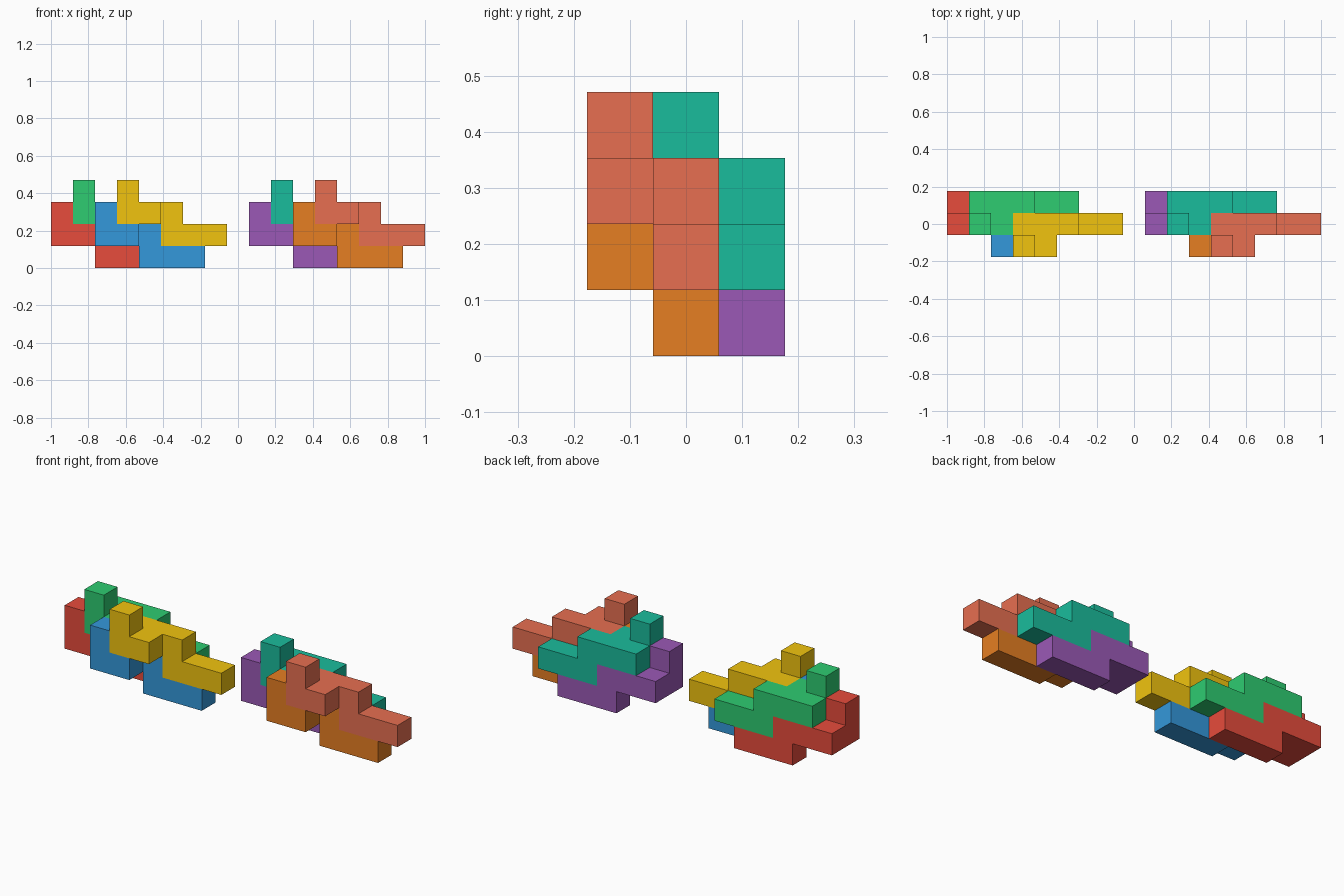
import bpy, bmesh
from mathutils import Color, Vector

if "Cube" in bpy.data.objects:
    bpy.data.objects.remove(bpy.data.objects["Cube"])

U = 2 / 17  # size of one cube cell
ORIGIN = Vector((-1, -1.5 * U, 0))

# Tile shape as (x, y, z) cells: a front L joined to a rear two-step bar
TILE = [(0, 0, 2), (0, 0, 1), (1, 0, 1)]
TILE += [(x, 1, 1) for x in range(3)] + [(x, 1, 0) for x in range(2, 5)]

SIDES = [(1, 0, 0), (-1, 0, 0), (0, 1, 0), (0, -1, 0), (0, 0, 1), (0, 0, -1)]


def make_tile(name, offset, rgb):
    bm = bmesh.new()
    for cell in TILE:
        for d in SIDES:
            # only the outer skin of the tile gets faces
            if tuple(c + s for c, s in zip(cell, d)) in TILE:
                continue
            n = Vector(d)
            a = Vector((d[1], d[2], d[0]))
            b = n.cross(a)
            mid = Vector(cell) + Vector((.5, .5, .5)) + n / 2
            corners = [mid + (a * i + b * j) / 2 for i, j in ((-1, -1), (1, -1), (1, 1), (-1, 1))]
            bm.faces.new([bm.verts.new(ORIGIN + (p + Vector(offset)) * U) for p in corners])
    bmesh.ops.remove_doubles(bm, verts=bm.verts, dist=1e-4)
    # merge cell faces into large flat faces
    bmesh.ops.dissolve_limit(bm, angle_limit=0.01, verts=bm.verts, edges=bm.edges)
    bmesh.ops.recalc_face_normals(bm, faces=bm.faces)
    mesh = bpy.data.meshes.new(name)
    bm.to_mesh(mesh)
    bm.free()
    # screen colour converted to linear
    mat = bpy.data.materials.new(name + "_color")
    linear = Color([c / 255 for c in rgb]).from_srgb_to_scene_linear()
    mat.diffuse_color = (*linear, 1)
    mat.use_nodes = True
    mat.node_tree.nodes["Principled BSDF"].inputs["Base Color"].default_value = mat.diffuse_color
    mesh.materials.append(mat)
    bpy.context.collection.objects.link(bpy.data.objects.new(name, mesh))


# Four interlocking tiles per cluster: rear/front, lower/upper
PLACES = [("rear_lower", (0, 1, 0)), ("rear_upper", (1, 1, 1)),
          ("front_lower", (2, 0, 0)), ("front_upper", (3, 0, 1))]
CLUSTERS = [("left", 0, [(231, 76, 60), (46, 204, 113), (52, 152, 219), (241, 196, 15)]),
            ("right", 9, [(155, 89, 182), (26, 188, 156), (230, 126, 34), (231, 111, 81)])]

for side, shift, colors in CLUSTERS:
    for (place, (x, y, z)), color in zip(PLACES, colors):
        make_tile(f"{side}_{place}_tile", (x + shift, y, z), color)
